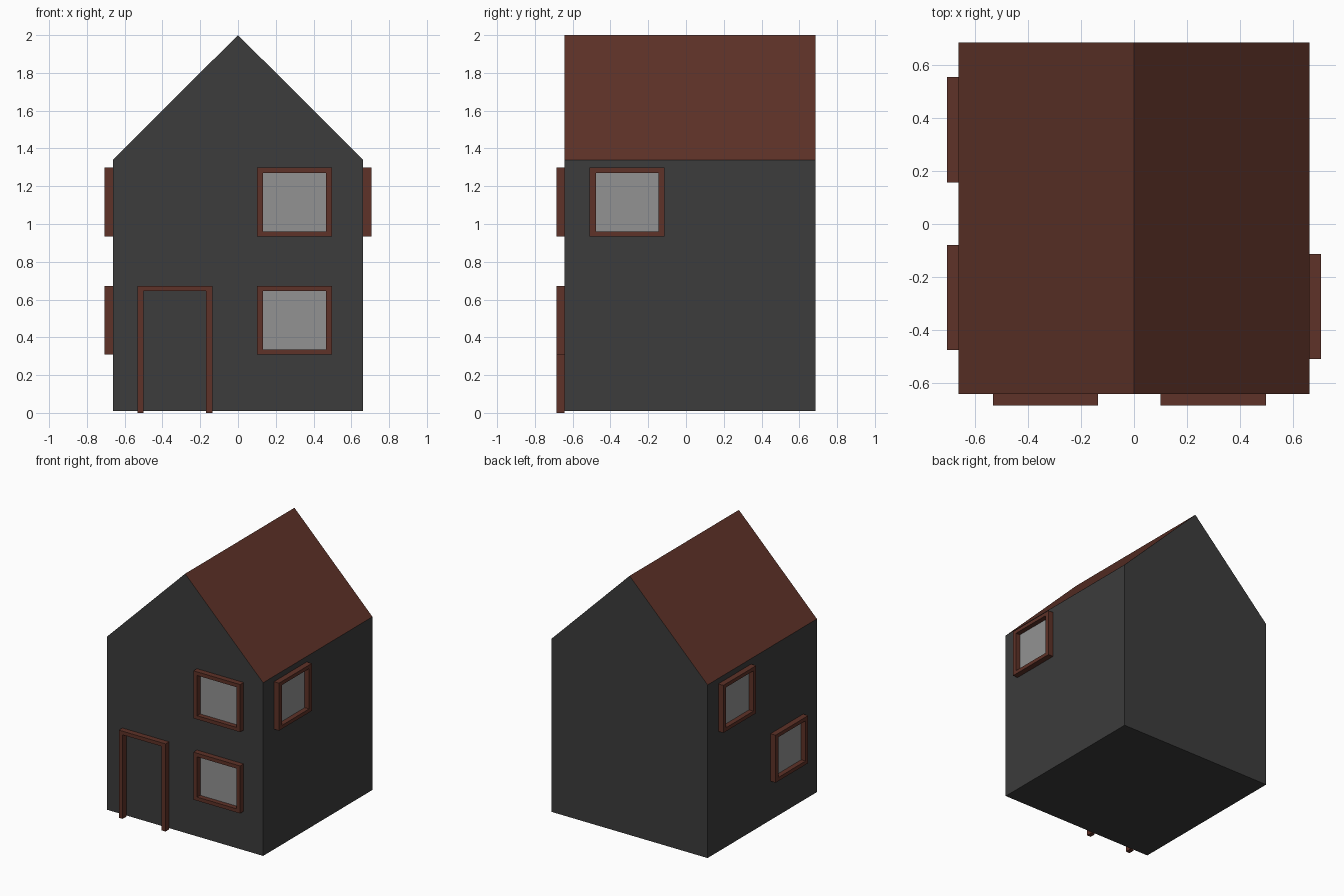
import bpy, bmesh
from mathutils import Vector

if "Cube" in bpy.data.objects:
    bpy.data.objects.remove(bpy.data.objects["Cube"])


def material(name, rgb):
    m = bpy.data.materials.new(name)
    m.diffuse_color = (*rgb, 1)
    m.use_nodes = True
    m.node_tree.nodes["Principled BSDF"].inputs["Base Color"].default_value = m.diffuse_color
    return m


WALL = material("dark grey wall", (0.045, 0.045, 0.045))
BROWN = material("brown roof and trim", (0.112, 0.032, 0.021))
GLASS = material("grey glass", (0.29, 0.29, 0.29))

HALF, FRONT, BACK = 0.663, -0.642, 0.685
DEPTH = 0.043      # how far the frames stand out
JAMB, RAIL = 0.033, 0.028


def prism(name, outline, push, mats):
    """Extrude a closed outline along a vector."""
    bm = bmesh.new()
    face = bm.faces.new([bm.verts.new(p) for p in outline])
    out = bmesh.ops.extrude_face_region(bm, geom=[face])
    bmesh.ops.translate(bm, vec=push, verts=[g for g in out["geom"] if isinstance(g, bmesh.types.BMVert)])
    bmesh.ops.recalc_face_normals(bm, faces=bm.faces)
    # sloping faces take the second material
    if len(mats) > 1:
        for f in bm.faces:
            f.material_index = 1 if 0.3 < f.normal.z < 0.95 else 0
    me = bpy.data.meshes.new(name)
    bm.to_mesh(me)
    bm.free()
    for m in mats:
        me.materials.append(m)
    ob = bpy.data.objects.new(name, me)
    bpy.context.collection.objects.link(ob)
    return ob


# Wall sides: origin, horizontal direction, outward direction
SIDES = {
    "front": (Vector((0, FRONT, 0)), Vector((1, 0, 0)), Vector((0, -1, 0))),
    "right": (Vector((HALF, 0, 0)), Vector((0, 1, 0)), Vector((1, 0, 0))),
    "left": (Vector((-HALF, 0, 0)), Vector((0, 1, 0)), Vector((-1, 0, 0))),
}


def on_wall(name, side, outline, depth, mat):
    o, u, n = SIDES[side]
    pts = [o + u * a + Vector((0, 0, z)) for a, z in outline]
    return prism(name, pts, n * depth, [mat])


def rect(a0, a1, z0, z1):
    return [(a0, z0), (a1, z0), (a1, z1), (a0, z1)]


def window(name, side, a0, a1, z0, z1):
    b0, b1, y0, y1 = a0 + JAMB, a1 - JAMB, z0 + RAIL, z1 - RAIL
    # mitred frame: four trapezoid bars
    outer, inner = rect(a0, a1, z0, z1), rect(b0, b1, y0, y1)
    for i, part in enumerate(("sill", "jamb_a", "head", "jamb_b")):
        j = (i + 1) % 4
        on_wall(f"{name}_{part}", side, [outer[i], outer[j], inner[j], inner[i]], DEPTH, BROWN)
    on_wall(f"{name}_glass", side, rect(b0, b1, y0, y1), 0.006, GLASS)


# House body with gables; roof slopes are coloured
prism("house_body",
      [(-HALF, FRONT, 0.01), (HALF, FRONT, 0.01), (HALF, FRONT, 1.34), (0, FRONT, 2.0), (-HALF, FRONT, 1.34)],
      Vector((0, BACK - FRONT, 0)), [WALL, BROWN])

# Windows
UP, LOW = (0.933, 1.298), (0.308, 0.673)
window("front_upper_window", "front", 0.10, 0.498, *UP)
window("front_lower_window", "front", 0.10, 0.498, *LOW)
window("right_upper_window", "right", -0.51, -0.113, *UP)
window("left_upper_window", "left", 0.157, 0.555, *UP)
window("left_lower_window", "left", -0.475, -0.08, *LOW)

# Door frame as one U-shaped profile
d0, d1, top = -0.533, -0.136, 0.673
on_wall("door_frame", "front",
        [(d0, 0), (d0 + JAMB, 0), (d0 + JAMB, top - RAIL), (d1 - JAMB, top - RAIL),
         (d1 - JAMB, 0), (d1, 0), (d1, top), (d0, top)], DEPTH, BROWN)
